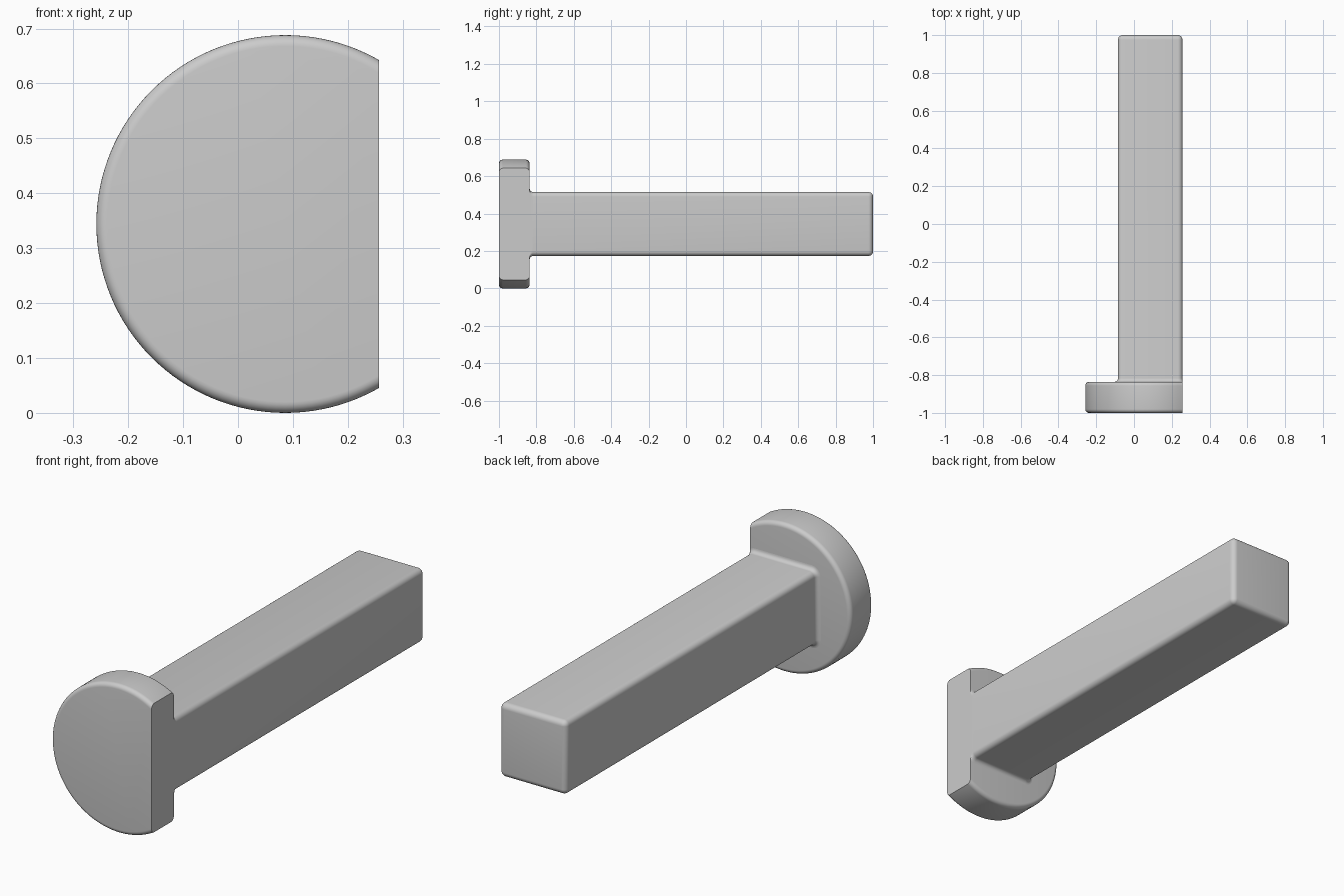
import bpy, bmesh, math

if "Cube" in bpy.data.objects:
    bpy.data.objects.remove(bpy.data.objects["Cube"])

CX, CZ, R = 0.086, 0.344, 0.344      # axis and radius of the round head
FLAT_X = 0.257                       # plane of the flat side
BACK_Y = -0.836                      # rear face of the head

grey = bpy.data.materials.new("light_grey")
grey.diffuse_color = (0.6, 0.6, 0.6, 1)
grey.use_nodes = True
grey.node_tree.nodes["Principled BSDF"].inputs["Base Color"].default_value = grey.diffuse_color


def finish(name, bm):
    bmesh.ops.remove_doubles(bm, verts=bm.verts, dist=1e-5)
    bmesh.ops.recalc_face_normals(bm, faces=bm.faces)
    mesh = bpy.data.meshes.new(name)
    bm.to_mesh(mesh)
    bm.free()
    mesh.materials.append(grey)
    ob = bpy.data.objects.new(name, mesh)
    bpy.context.collection.objects.link(ob)
    bpy.ops.object.select_all(action='DESELECT')
    ob.select_set(True)
    bpy.context.view_layer.objects.active = ob
    bpy.ops.object.shade_smooth_by_angle(angle=math.radians(35))


def loft(bm, rings, cap_start, cap_end):
    """Skin a list of closed rings of points."""
    rows = [[bm.verts.new(p) for p in ring] for ring in rings]
    n = len(rows[0])
    for a, b in zip(rows, rows[1:]):
        for i in range(n):
            j = (i + 1) % n
            bm.faces.new((a[i], a[j], b[j], b[i]))
    if cap_start:
        bm.faces.new(rows[0])
    if cap_end:
        bm.faces.new(rows[-1])


def quarter(steps=6):
    return [math.pi / 2 * i / steps for i in range(steps + 1)]


# Round head: disc with softened rims, cut by a sharp flat side
F = 0.02
profile = [(-1 + F - F * math.cos(t), R - F + F * math.sin(t)) for t in quarter()]
profile += [(BACK_Y - F + F * math.sin(t), R - F + F * math.cos(t)) for t in quarter()]
SEG = 128
bm = bmesh.new()
loft(bm, [[(CX + r * math.cos(2 * math.pi * i / SEG), y,
            CZ + r * math.sin(2 * math.pi * i / SEG)) for i in range(SEG)]
          for y, r in profile], True, True)
cut = bmesh.ops.bisect_plane(bm, geom=bm.verts[:] + bm.edges[:] + bm.faces[:],
                             plane_co=(FLAT_X, 0, 0), plane_no=(1, 0, 0),
                             clear_outer=True)
rim = [e for e in cut["geom_cut"] if isinstance(e, bmesh.types.BMEdge)]
bmesh.ops.contextual_create(bm, geom=rim)
finish("round_head", bm)

# Square shank: rounded section, flared into the head, softened at the tip
HALF, CORNER = 0.171, 0.025


def section(y, grow):
    """Rounded square offset by grow, kept inside the flat side plane."""
    rad, core, ring = CORNER + grow, HALF - CORNER, []
    for k, (sx, sz) in enumerate([(1, 1), (-1, 1), (-1, -1), (1, -1)]):
        for t in quarter():
            a = t + k * math.pi / 2
            x = CX + sx * core + rad * math.cos(a)
            ring.append((min(x, FLAT_X), y, CZ + sz * core + rad * math.sin(a)))
    return ring


rings = [section(BACK_Y + F - F * math.cos(t), F - F * math.sin(t)) for t in quarter()]
rings += [section(1 - CORNER + CORNER * math.sin(t), -CORNER + CORNER * math.cos(t))
          for t in quarter()]
bm = bmesh.new()
loft(bm, rings, False, True)
finish("square_shank", bm)
